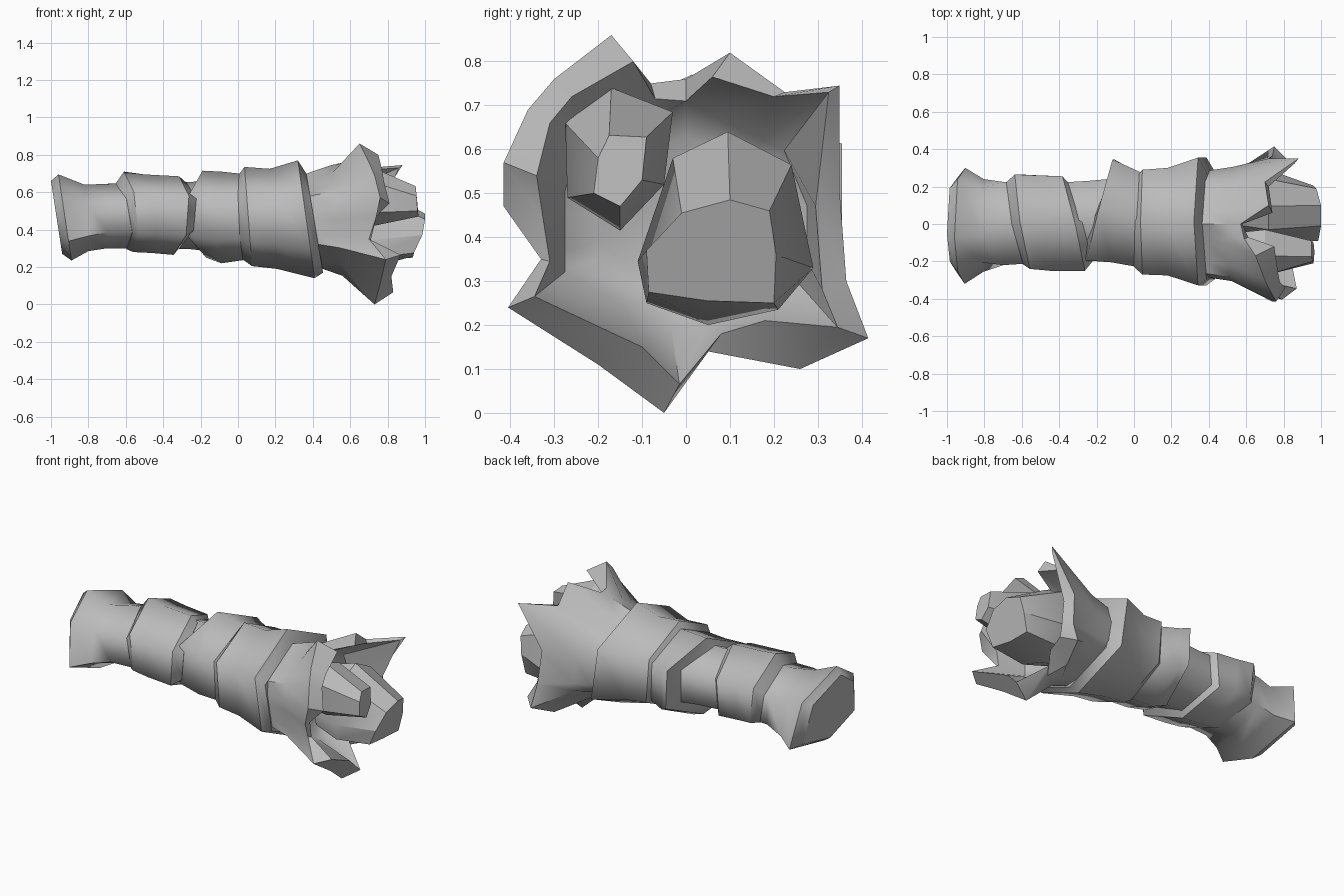
import bpy, bmesh, math

grey = bpy.data.materials.new("stone_grey")
grey.diffuse_color = (0.5, 0.5, 0.5, 1)


def loft(name, rings, along=75, across=25):
    """Skin equal-length point rings, cap both ends, smooth around the barrel."""
    bm = bmesh.new()
    vs = [[bm.verts.new(p) for p in r] for r in rings]
    n = len(vs[0])
    hoops = set()
    for a in vs:
        for i in range(n):
            hoops.add(frozenset((a[i], a[(i + 1) % n])))
    for a, b in zip(vs, vs[1:]):
        for i in range(n):
            j = (i + 1) % n
            bm.faces.new((a[i], a[j], b[j], b[i]))
    bm.faces.new(vs[0])
    bm.faces.new(vs[-1][::-1])
    bmesh.ops.recalc_face_normals(bm, faces=bm.faces)
    for f in bm.faces:
        f.smooth = True
    for e in bm.edges:
        limit = across if frozenset(e.verts) in hoops else along
        e.smooth = e.calc_face_angle(0) < math.radians(limit)
    me = bpy.data.meshes.new(name)
    bm.to_mesh(me)
    bm.free()
    me.materials.append(grey)
    ob = bpy.data.objects.new(name, me)
    bpy.context.collection.objects.link(ob)
    return ob


# Six-sided sections in a unit box: regular, and skewed for the closed end
HEX = [(1, -.5), (1, .5), (0, 1), (-1, .5), (-1, -.5), (0, -1)]
SKEW = [(1, -.65), (.8, .52), (-.2, 1), (-.8, .48), (-1, -.55), (-.13, -1)]


def ring(x, y0, y1, z0, z1, tz=0, ty=0, shape=HEX):
    """Section filling a y/z box; tz and ty lean it along x."""
    return [(x + tz * s + ty * c,
             (y0 + y1) / 2 + c * (y1 - y0) / 2,
             (z0 + z1) / 2 + s * (z1 - z0) / 2) for c, s in shape]


# Flared closed end
loft("flared_end", [
    ring(-0.97, -.25, .24, .27, .66, -.03, 0, SKEW),
    ring(-0.925, -.32, .30, .235, .695, -.035, 0, SKEW),
    ring(-0.81, -.255, .24, .285, .64, -.01, 0, SKEW),
    ring(-0.70, -.22, .225, .30, .645),
    ring(-0.55, -.21, .22, .30, .65)], 75, 35)

# Overlapping wraps along the sleeve
loft("second_wrap", [
    ring(-0.625, -.215, .22, .295, .645, -.03, -.045),
    ring(-0.585, -.24, .265, .28, .71, -.025, -.04),
    ring(-0.48, -.25, .26, .275, .695, -.02, -.04),
    ring(-0.33, -.25, .255, .265, .685, .015, -.06),
    ring(-0.29, -.20, .21, .31, .65, .015, -.06)])

loft("neck", [
    ring(-0.42, -.19, .22, .30, .66),
    ring(-0.25, -.18, .23, .295, .655),
    ring(-0.03, -.19, .25, .27, .67)])

loft("middle_wrap", [
    ring(-0.21, -.17, .25, .30, .65, 0, .08),
    ring(-0.18, -.195, .345, .25, .715, -.01, .07),
    ring(-0.09, -.205, .32, .22, .71, 0, .03),
    ring(0.05, -.235, .27, .24, .695)], 75, 30)

loft("fourth_wrap", [
    ring(0.015, -.23, .26, .24, .695, -.01, .01),
    ring(0.055, -.27, .29, .205, .735, -.02),
    ring(0.19, -.275, .30, .19, .725, -.02),
    ring(0.365, -.328, .355, .14, .77, -.045),
    ring(0.41, -.295, .28, .17, .70, -.045)])

# Torn hollow cuff: outer rim (x, y, z) then inner rim (x, y, z)
rim = [
    (.65, -.17, .86, .75, -.12, .80), (.70, -.30, .76, .77, -.26, .72),
    (.73, -.36, .69, .78, -.31, .66), (.76, -.415, .57, .81, -.34, .54),
    (.74, -.415, .47, .71, -.325, .44), (.70, -.33, .35, .71, -.31, .345),
    (.79, -.405, .24, .87, -.345, .265), (.76, -.20, .11, .82, -.10, .15),
    (.73, -.05, 0, .83, -.015, .065), (.66, .05, .14, .68, .08, .18),
    (.70, .26, .10, .75, .18, .21), (.75, .415, .17, .82, .345, .195),
    (.74, .365, .30, .78, .31, .28), (.72, .35, .50, .75, .295, .47),
    (.88, .35, .745, .86, .325, .73), (.70, .225, .73, .72, .20, .72),
    (.72, .10, .82, .74, .06, .765), (.57, .0, .76, .58, .0, .71),
    (.59, -.08, .75, .61, -.07, .715)]


def around(x, ry, rz, tz=0):
    """Hexagon with corners up and down, sampled at the angles of the torn rim."""
    pts = []
    for p in rim:
        a = math.atan2(p[2] - .45, p[1])
        k = math.cos(math.pi / 6) / math.cos((a + math.pi / 6) % (math.pi / 3) - math.pi / 6)
        c, s = k * math.cos(a) / math.cos(math.pi / 6), k * math.sin(a)
        pts.append((x + tz * s, ry * c, .44 + rz * s))
    return pts


loft("torn_cuff", [
    around(.38, .28, .25, -.04),
    around(.43, .29, .27, -.035),
    around(.53, .305, .305, -.03),
    [p[:3] for p in rim],
    [p[3:] for p in rim],
    around(.55, .275, .265),
    around(.50, .20, .19)], 45, 40)


def stub(name, x, base, end, root, centre):
    """Blunt finger: shrunken root, base outline (y, z), end outline (x, y, z)."""
    cy, cz = centre
    loft(name, [[(root, cy + .8 * (y - cy), cz + .8 * (z - cz)) for y, z in base],
                [(x, y, z) for y, z in base], end], 32, 32)


# Two blunt stubs inside the cuff
stub("large_stub", .72,
     [(.095, .64), (.24, .565), (.29, .33), (.21, .235), (.05, .20),
      (-.09, .25), (-.11, .345), (-.03, .58)],
     [(1.0, .10, .485), (.975, .19, .46), (.96, .205, .36), (.935, .20, .25),
      (.93, .05, .255), (.94, -.085, .275), (.985, -.09, .37), (1.0, -.01, .455)],
     .56, (.09, .41))
stub("small_stub", .70,
     [(-.17, .74), (-.275, .66), (-.27, .49), (-.15, .415), (-.05, .52), (-.03, .685)],
     [(.95, -.175, .632), (.955, -.20, .58), (.96, -.21, .50), (.965, -.15, .47),
      (.96, -.10, .53), (.95, -.09, .628)],
     .57, (-.10, .54))
